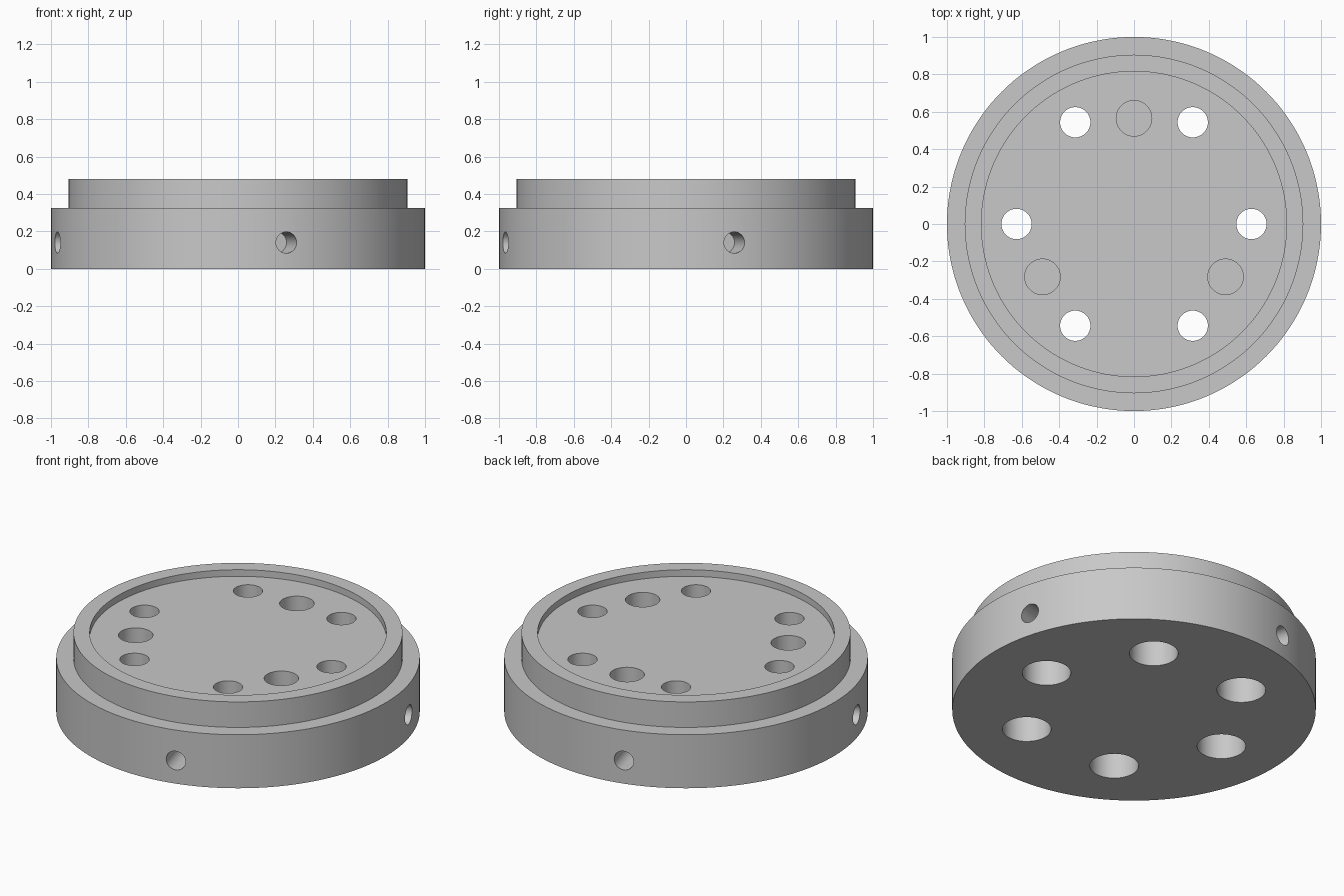
import bpy, bmesh, math
from mathutils import Matrix, Vector

cube = bpy.data.objects.get("Cube")
if cube:
    bpy.data.objects.remove(cube, do_unlink=True)

# One plain metal colour
metal = bpy.data.materials.new("grey metal")
metal.use_nodes = True
GREY = (0.58, 0.58, 0.58, 1)
metal.diffuse_color = GREY
metal.node_tree.nodes["Principled BSDF"].inputs["Base Color"].default_value = GREY


def lathe(bm, profile, segments, matrix=Matrix()):
    """Add a closed solid turned from (radius, height) points, capped at both ends."""
    rings = []
    for r, z in profile:
        ring = []
        for i in range(segments):
            a = math.tau * i / segments
            ring.append(bm.verts.new(matrix @ Vector((r * math.cos(a), r * math.sin(a), z))))
        rings.append(ring)
    for low, high in zip(rings, rings[1:]):
        for i in range(segments):
            j = (i + 1) % segments
            bm.faces.new((low[i], low[j], high[j], high[i]))
    bm.faces.new(rings[0][::-1])
    bm.faces.new(rings[-1])


def finish(bm, name):
    bmesh.ops.recalc_face_normals(bm, faces=bm.faces)
    mesh = bpy.data.meshes.new(name)
    bm.to_mesh(mesh)
    bm.free()
    mesh.materials.append(metal)
    obj = bpy.data.objects.new(name, mesh)
    bpy.context.collection.objects.link(obj)
    return obj


def around(count, start, radius):
    for i in range(count):
        yield (Matrix.Rotation(math.radians(start) + math.tau * i / count, 4, 'Z')
               @ Matrix.Translation((radius, 0, 0)))


FLOOR = 0.44

# Stepped disc with a shallow recess inside a raised rim
bm = bmesh.new()
lathe(bm, [(1, 0), (1, 0.325), (0.905, 0.325), (0.905, 0.48),
           (0.816, 0.48), (0.816, FLOOR)], 144)
flange = finish(bm, "flange_plate")

# Hole cutters
bm = bmesh.new()
# six bolt holes, counterbored from below
for m in around(6, 0, 0.628):
    lathe(bm, [(0.134, -0.1), (0.134, 0.19), (0.081, 0.19), (0.081, 0.6)], 48, m)
# three blind dowel holes in the recess floor
for m in around(3, 90, 0.565):
    lathe(bm, [(0.095, FLOOR - 0.2), (0.095, 0.6)], 48, m)
# four radial spanner holes in the lower wall
for m in around(4, 15, 0.79):
    lathe(bm, [(0.057, 0), (0.057, 0.3)], 32,
          m @ Matrix.Translation((0, 0, 0.14)) @ Matrix.Rotation(math.pi / 2, 4, 'Y'))
cutter = finish(bm, "hole_cutter")
cutter.hide_render = True

# Cut the holes and remove the cutter
mod = flange.modifiers.new("holes", 'BOOLEAN')
mod.operation = 'DIFFERENCE'
mod.solver = 'EXACT'
mod.object = cutter
bpy.ops.object.select_all(action='DESELECT')
flange.select_set(True)
bpy.context.view_layer.objects.active = flange
bpy.ops.object.modifier_apply(modifier=mod.name)
bpy.data.objects.remove(cutter, do_unlink=True)
bpy.ops.object.shade_smooth_by_angle(angle=math.radians(30))
